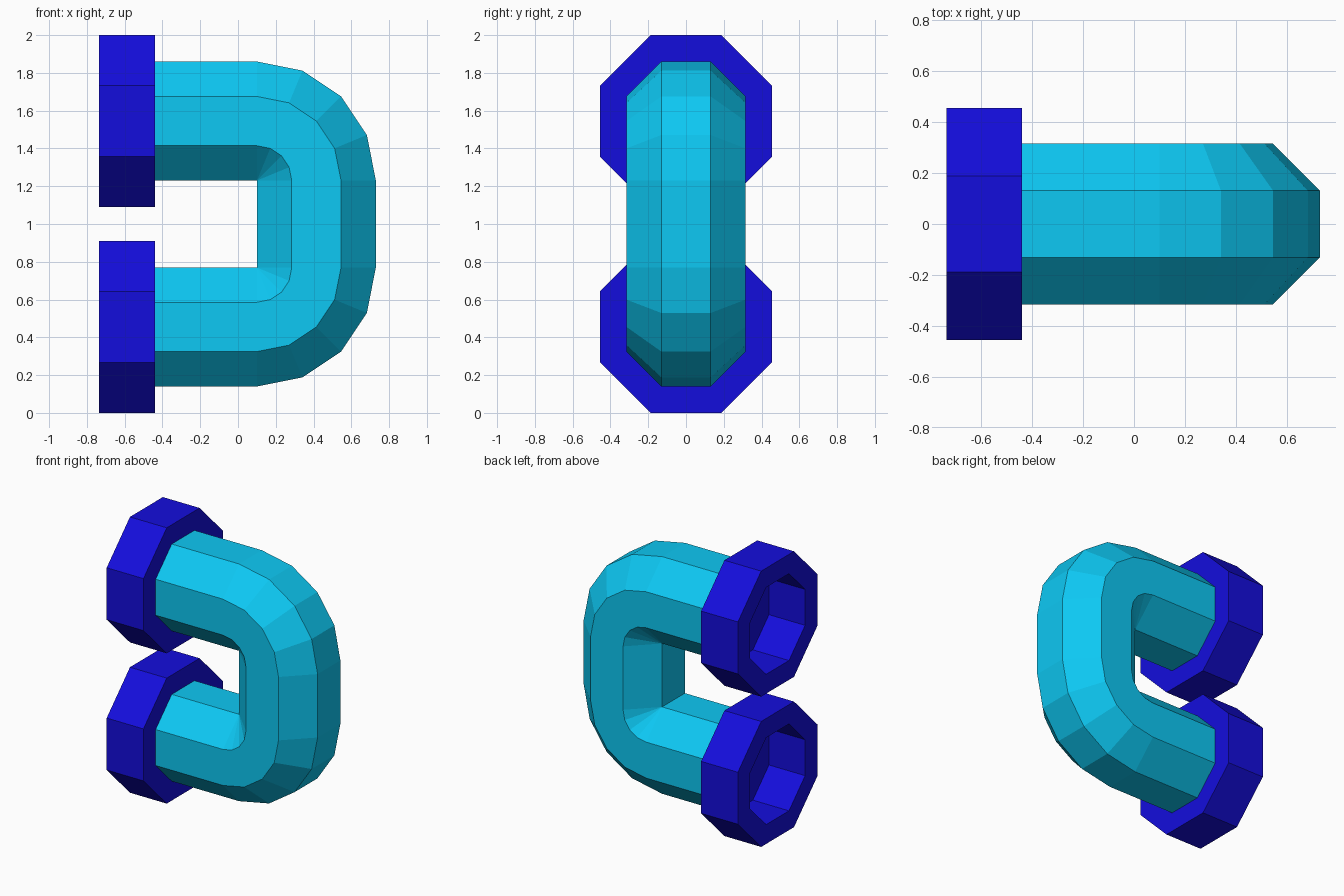
import bpy, bmesh
from math import sin, cos, pi

if "Cube" in bpy.data.objects:
    bpy.data.objects.remove(bpy.data.objects["Cube"])

TUBE = 0.315 / cos(pi / 8)      # octagon corner radius of the pipe
COLLAR = 0.455 / cos(pi / 8)    # octagon corner radius of the collars
BEND = (0.10, 1.23)             # pivot of the upper bend (x, z)
MID = 0.315                     # bend radius of the centre line


def material(name, color):
    m = bpy.data.materials.new(name)
    m.diffuse_color = color
    m.use_nodes = True
    m.node_tree.nodes["Principled BSDF"].inputs["Base Color"].default_value = m.diffuse_color
    return m


def octagon(radius):
    return [(radius * cos(pi / 8 + k * pi / 4), radius * sin(pi / 8 + k * pi / 4))
            for k in range(8)]


def loft(name, rings, mat, caps=True):
    """Bridge a list of 8-point rings into one flat-shaded mesh."""
    bm = bmesh.new()
    vs = [[bm.verts.new(p) for p in ring] for ring in rings]
    for a, b in zip(vs, vs[1:]):
        for k in range(8):
            j = (k + 1) % 8
            bm.faces.new((a[k], a[j], b[j], b[k]))
    if caps:
        bm.faces.new(vs[0])
        bm.faces.new(vs[-1])
    bmesh.ops.remove_doubles(bm, verts=bm.verts, dist=0.0005)
    bmesh.ops.recalc_face_normals(bm, faces=bm.faces)
    me = bpy.data.meshes.new(name)
    bm.to_mesh(me)
    bm.free()
    me.materials.append(mat)
    ob = bpy.data.objects.new(name, me)
    bpy.context.collection.objects.link(ob)
    return ob


cyan = material("pipe_cyan", (0.004, 0.58, 0.90, 1))
blue = material("collar_blue", (0.007, 0.004, 0.72, 1))

# U-shaped pipe: stations are (centre x, centre z, angle of the outward direction)
upper = [(-0.44, BEND[1] + MID, pi / 2)]
for i in range(5):
    a = pi / 2 - i * pi / 8
    upper.append((BEND[0] + MID * cos(a), BEND[1] + MID * sin(a), a))
stations = upper + [(x, 2 - z, -a) for x, z, a in reversed(upper)]
rings = [[(x + u * cos(a), v, z + u * sin(a)) for u, v in octagon(TUBE)]
         for x, z, a in stations]
loft("u_pipe", rings, cyan)

# Hollow octagonal collars on both pipe ends
for name, z in (("upper_collar", 1.545), ("lower_collar", 0.455)):
    steps = [(-0.445, TUBE), (-0.735, TUBE), (-0.735, COLLAR), (-0.44, COLLAR)]
    loft(name, [[(x, u, z + v) for u, v in octagon(r)] for x, r in steps], blue)
